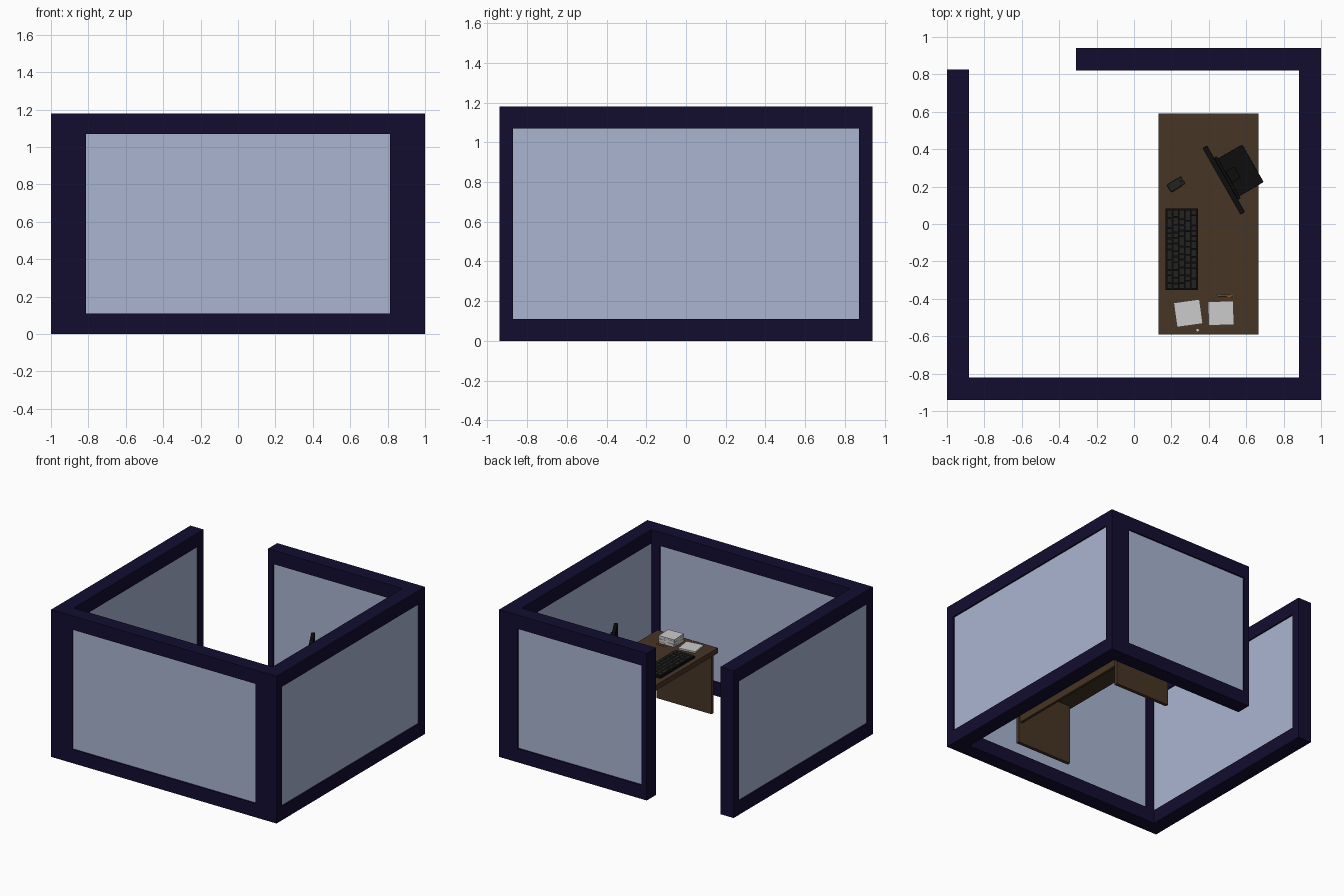
import bpy, bmesh, math, random
from mathutils import Matrix, Vector

if "Cube" in bpy.data.objects:
    bpy.data.objects.remove(bpy.data.objects["Cube"])

random.seed(4)


def material(name, r, g, b):
    m = bpy.data.materials.new(name)
    m.diffuse_color = (r, g, b, 1)
    m.use_nodes = True
    m.node_tree.nodes["Principled BSDF"].inputs["Base Color"].default_value = m.diffuse_color
    return m


NAVY = material("navy_frame", 0.006, 0.004, 0.03)
GLASS = material("pale_blue", 0.40, 0.46, 0.64)
WOOD = material("dark_wood", 0.062, 0.035, 0.018)
BLACK = material("black_plastic", 0.004, 0.004, 0.004)
DARK = material("dark_plastic", 0.016, 0.016, 0.015)
PAPER = material("paper", 0.55, 0.55, 0.55)
ORANGE = material("orange", 0.6, 0.2, 0.02)


def boxes(name, parts, mat, loc=(0, 0, 0), turn=0, bevel=0):
    """One object from several (min, max) boxes in local space."""
    bm = bmesh.new()
    for lo, hi in parts:
        lo, hi = Vector(lo), Vector(hi)
        s = hi - lo
        bmesh.ops.create_cube(bm, size=1, matrix=Matrix.Translation((lo + hi) / 2)
                              @ Matrix.Diagonal((s.x, s.y, s.z, 1)))
    me = bpy.data.meshes.new(name)
    bm.to_mesh(me)
    bm.free()
    ob = bpy.data.objects.new(name, me)
    bpy.context.collection.objects.link(ob)
    ob.location = loc
    ob.rotation_euler.z = math.radians(turn)
    me.materials.append(mat)
    if bevel:
        mod = ob.modifiers.new("bevel", 'BEVEL')
        mod.width, mod.segments = bevel, 2
    return ob


H, T = 1.18, 0.118


def wall(name, length, border, corner, turn):
    """Framed partition running along local x, thickness along local y."""
    z0, z1, inset = 0.11, 1.07, 0.012
    boxes(name + "_frame", [
        ((0, 0, 0), (border, T, H)),
        ((length - border, 0, 0), (length, T, H)),
        ((border, 0, 0), (length - border, T, z0)),
        ((border, 0, z1), (length - border, T, H))], NAVY, corner, turn)
    boxes(name + "_panel", [((border, inset, z0), (length - border, T - inset, z1))],
          GLASS, corner, turn)


# Partition walls, with the doorway at the back left
wall("front_wall", 1.764, 0.07, (-0.882, -0.94, 0), 0)
wall("back_wall", 1.192, 0.047, (-0.31, 0.94 - T, 0), 0)
wall("right_wall", 1.88, 0.07, (1, -0.94, 0), 90)
wall("left_wall", 1.765, 0.066, (-1 + T, -0.94, 0), 90)

# Desk
TOP = 0.522
boxes("desk_top", [((0.13, -0.59, 0.48), (0.665, 0.59, TOP))], WOOD)
for name, y in (("front", -0.572), ("back", 0.545)):
    boxes("desk_leg_" + name, [((0.155, y, 0), (0.645, y + 0.027, 0.48))], WOOD)
boxes("desk_modesty_panel", [((0.61, -0.545, 0.17), (0.632, 0.545, 0.48))], WOOD)

# Monitor: local x runs along the screen, local y points away from the user
A = math.degrees(math.atan2(-0.35, 0.20))
MON = (0.48, 0.235, TOP)
boxes("monitor_screen", [((-0.205, -0.014, 0.07), (0.205, 0.014, 0.328))], BLACK, MON, A, 0.004)
boxes("monitor_housing", [((-0.13, 0.014, 0.11), (0.13, 0.03, 0.29))], BLACK, MON, A, 0.004)
boxes("monitor_neck", [((-0.035, 0.03, 0.012), (0.035, 0.085, 0.2))], BLACK, MON, A, 0.004)
boxes("monitor_base", [((-0.115, 0.0, 0), (0.115, 0.18, 0.014))], BLACK, MON, A, 0.003)

# Keyboard: tray plus rows of keys of varied length
boxes("keyboard_body", [((0.168, -0.352, TOP), (0.342, 0.082, TOP + 0.014))], BLACK)
keys, rows = [], 5
pitch = 0.162 / rows
for r in range(rows):
    x, y = 0.174 + r * pitch, -0.346
    while y < 0.07:
        w = random.choice((0.028, 0.03, 0.042, 0.055))
        end = min(y + w, 0.076)
        if 0.076 - end < 0.02:
            end = 0.076
        keys.append(((x + 0.002, y + 0.002, TOP + 0.012),
                     (x + pitch - 0.002, end - 0.002, TOP + 0.024)))
        y = end
boxes("keyboard_keys", keys, DARK)

# Mouse with two buttons
boxes("mouse_body", [((-0.045, -0.024, 0), (0.03, 0.024, 0.022))], DARK,
      (0.225, 0.212, TOP), 32, 0.008)
boxes("mouse_buttons", [((0.012, -0.022, 0.006), (0.045, -0.003, 0.02)),
                        ((0.012, 0.003, 0.006), (0.045, 0.022, 0.02))], DARK,
      (0.225, 0.212, TOP), 32, 0.003)

# Papers: a low pad and a taller pile of slightly turned bundles
boxes("paper_pad", [((-0.07, -0.066, 0), (0.07, 0.066, 0.012))], PAPER, (0.29, -0.477, TOP), 8)
for i, turn in enumerate((2, -1, 3, 0, 2)):
    boxes(f"paper_pile_{i + 1}", [((-0.068, -0.064, 0), (0.068, 0.064, 0.0115))], PAPER,
          (0.465, -0.477, TOP + i * 0.012), turn)

# Pencil and eraser
bpy.ops.mesh.primitive_cylinder_add(vertices=6, radius=0.004, depth=0.075,
                                    location=(0.49, -0.384, TOP + 0.004),
                                    rotation=(0, math.pi / 2, math.radians(-2)))
pencil = bpy.context.object
pencil.name = "pencil"
pencil.data.materials.append(ORANGE)
bpy.ops.mesh.primitive_cone_add(vertices=6, radius1=0.004, radius2=0, depth=0.014,
                                location=(0.446, -0.3825, TOP + 0.004),
                                rotation=(0, -math.pi / 2, math.radians(-2)))
tip = bpy.context.object
tip.name = "pencil_tip"
tip.data.materials.append(ORANGE)
boxes("eraser", [((-0.006, -0.006, 0), (0.006, 0.006, 0.008))], PAPER, (0.34, -0.568, TOP), 20)
